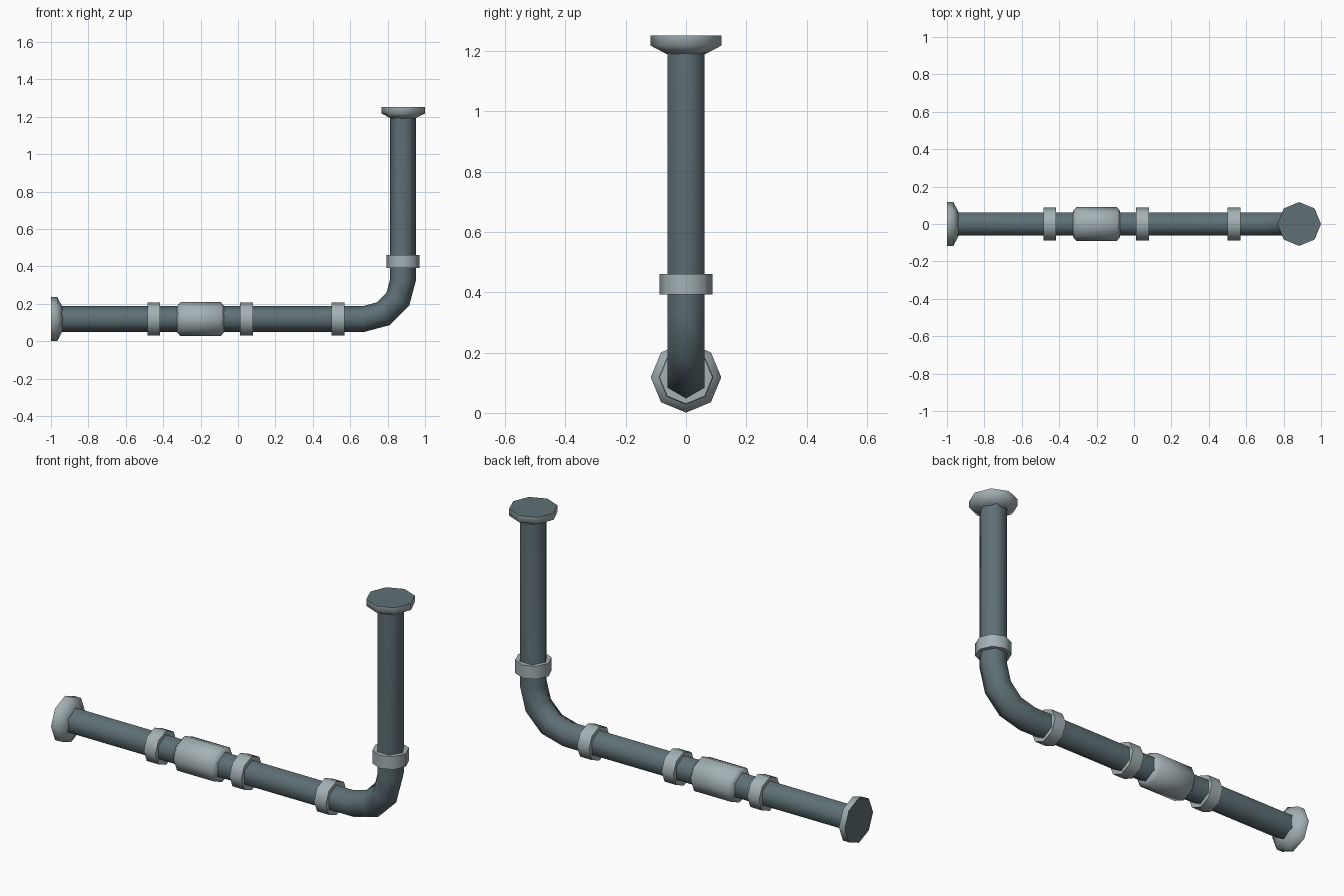
import bpy, bmesh, math
from mathutils import Vector

if "Cube" in bpy.data.objects:
    bpy.data.objects.remove(bpy.data.objects["Cube"])

AXIS_Z, AXIS_X = 0.118, 0.883      # heights / position of the two pipe runs
TOP_Z = 1.252
BEND_R = 0.213
PIPE_R = 0.07
UP = math.pi / 2


def material(name, rgb):
    m = bpy.data.materials.new(name)
    m.diffuse_color = (*rgb, 1)
    m.use_nodes = True
    m.node_tree.nodes["Principled BSDF"].inputs["Base Color"].default_value = m.diffuse_color
    return m


SLATE = material("slate pipe", (0.113, 0.162, 0.178))
GREY = material("light grey fitting", (0.37, 0.44, 0.456))


def loft(name, stations, sides, mats, dark_cap=False):
    """Skin rings (x, z, tilt, radius) lying along the pipe's plane."""
    bm = bmesh.new()
    rings = []
    for x, z, tilt, r in stations:
        n = Vector((-math.sin(tilt), 0, math.cos(tilt)))
        side = Vector((0, 1, 0))
        rings.append([bm.verts.new(Vector((x, 0, z)) + r * (math.cos(a) * n + math.sin(a) * side))
                      for a in (2 * math.pi * i / sides for i in range(sides))])
    for a, b in zip(rings, rings[1:]):
        for i in range(sides):
            j = (i + 1) % sides
            bm.faces.new((a[i], a[j], b[j], b[i]))
    bm.faces.new(rings[0])
    cap = bm.faces.new(rings[-1])
    if dark_cap:
        cap.material_index = 1
    bmesh.ops.recalc_face_normals(bm, faces=bm.faces)
    me = bpy.data.meshes.new(name)
    bm.to_mesh(me)
    bm.free()
    for m in mats:
        me.materials.append(m)
    ob = bpy.data.objects.new(name, me)
    bpy.context.collection.objects.link(ob)
    bpy.ops.object.select_all(action='DESELECT')
    ob.select_set(True)
    bpy.context.view_layer.objects.active = ob
    bpy.ops.object.shade_smooth_by_angle(angle=math.radians(61))
    return ob


def fitting(name, horizontal, profile, dark_cap=False):
    """Eight-sided fitting from (position along run, radius) pairs."""
    st = [(p, AXIS_Z, 0, r) if horizontal else (AXIS_X, p, UP, r) for p, r in profile]
    loft(name, st, 8, [GREY, SLATE], dark_cap)


# Six-sided pipe with a three-segment elbow
path = [(-0.985, AXIS_Z, 0, PIPE_R)]
for k in range(4):
    t = UP * k / 3
    path.append((AXIS_X - BEND_R + BEND_R * math.sin(t),
                 AXIS_Z + BEND_R - BEND_R * math.cos(t), t, PIPE_R))
path.append((AXIS_X, TOP_Z - 0.015, UP, PIPE_R))
loft("bent_pipe", path, 6, [SLATE])

# End flanges: tapered neck, rim, dark end disc
flange = [(0.062, 0.064), (0.034, 0.117), (0.0, 0.117)]
fitting("left_flange", True, [(-1 + d, r) for d, r in flange], True)
fitting("top_flange", False, [(TOP_Z - d, r) for d, r in flange], True)

# Collars
for i, x in enumerate((-0.45, 0.046, 0.535)):
    fitting(f"collar_{i + 1}", True, [(x - 0.034, 0.088), (x + 0.034, 0.088)])
fitting("upright_collar", False, [(0.392, 0.088), (0.46, 0.088)])

# Chamfered coupling
fitting("coupling", True, [(-0.326, 0.069), (-0.308, 0.091), (-0.092, 0.091), (-0.074, 0.069)])
